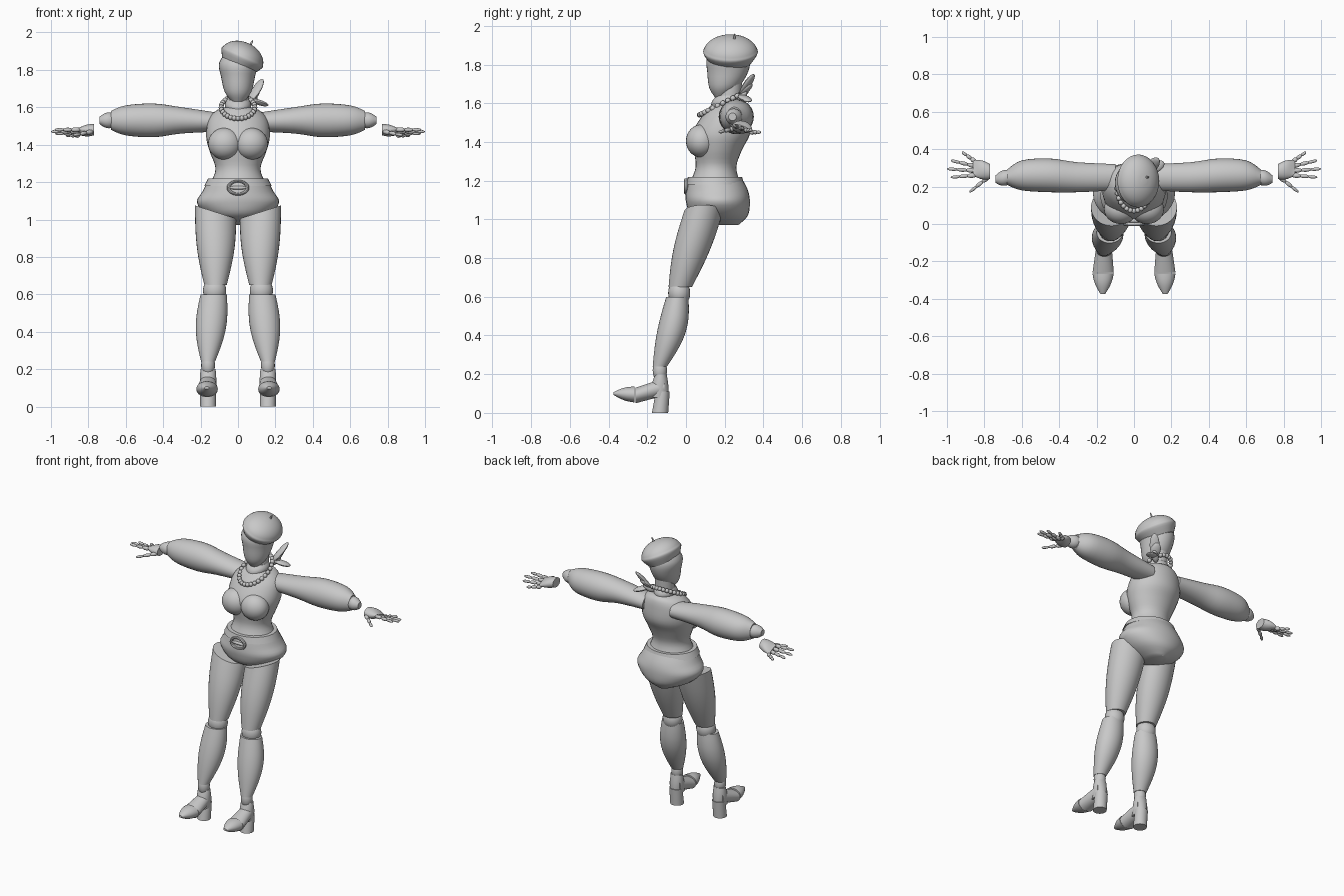
import bpy, bmesh, math
from mathutils import Vector, Matrix

cube = bpy.data.objects.get("Cube")
if cube:
    bpy.data.objects.remove(cube, do_unlink=True)

shade = (.58, .58, .58, 1)
grey = bpy.data.materials.new("plain grey")
grey.use_nodes = True
grey.diffuse_color = shade
grey.node_tree.nodes["Principled BSDF"].inputs["Base Color"].default_value = shade


def finish(name, bm, mirror):
    """Turn a bmesh into a smooth shaded object, optionally mirrored left to right."""
    bmesh.ops.recalc_face_normals(bm, faces=bm.faces)
    mesh = bpy.data.meshes.new(name)
    bm.to_mesh(mesh)
    bm.free()
    mesh.materials.append(grey)
    obj = bpy.data.objects.new(name, mesh)
    bpy.context.collection.objects.link(obj)
    if mirror:
        modifier = obj.modifiers.new("mirror", 'MIRROR')
        modifier.use_mirror_merge = False
    bpy.ops.object.select_all(action='DESELECT')
    obj.select_set(True)
    bpy.context.view_layer.objects.active = obj
    bpy.ops.object.shade_smooth_by_angle(angle=math.radians(40))
    return obj


def spline(rings, steps=4):
    """Smooth resampling of the list of sections."""
    smooth = []
    last = len(rings) - 1
    for i in range(last):
        before, start = rings[max(i - 1, 0)], rings[i]
        end, after = rings[i + 1], rings[min(i + 2, last)]
        for step in range(steps):
            t = step / steps
            smooth.append([
                b + t * (c - a) / 2 + t * t * (a - 2.5 * b + 2 * c - d / 2)
                + t ** 3 * (3 * b - a - 3 * c + d) / 2
                for a, b, c, d in zip(before, start, end, after)])
    return smooth + [rings[last]]


def loft(name, axis, rings, mirror=False, tilt=0, sides=32):
    """Skin over ovals: position on the axis, centre and radii in the other two axes."""
    bm = bmesh.new()
    loops = []
    sections = spline(rings)
    for i, (position, u, v, radius_u, radius_v) in enumerate(sections):
        lean = tilt * (i / (len(sections) - 1)) ** 2
        loop = []
        for side in range(sides):
            angle = math.tau * side / sides
            across = u + radius_u * math.cos(angle)
            along = v + radius_v * math.sin(angle)
            point = Vector({'x': (position, across, along),
                            'y': (across, position, along),
                            'z': (across, along, position)}[axis])
            point.z += lean * math.cos(angle)
            loop.append(bm.verts.new(point))
        loops.append(loop)
    for low, high in zip(loops, loops[1:]):
        for side in range(sides):
            following = (side + 1) % sides
            bm.faces.new((low[side], low[following], high[following], high[side]))
    bm.faces.new(loops[0])
    bm.faces.new(loops[-1])
    return finish(name, bm, mirror)


def body(name, rows):
    """Symmetric part from rows of height, half width, front and back."""
    return loft(name, 'z', [(height, 0, (front + back) / 2, width, (back - front) / 2)
                            for height, width, front, back in rows])


def limb(name, axis, start, end, start_radii, end_radii, bulge=0, bow=0, mirror=True, tilt=0):
    """Straight taper between two sections, swelling and bowing in the middle."""
    rings = []
    count = 6
    for i in range(count + 1):
        t = i / count
        swell = math.sin(math.pi * t)
        position, u, v = Vector(start).lerp(Vector(end), t)
        radius_u, radius_v = Vector(start_radii).lerp(Vector(end_radii), t)
        rings.append((position, u, v + bow * swell, radius_u + bulge * swell, radius_v + bulge * swell))
    return loft(name, axis, rings, mirror, tilt)


def blobs(name, items, mirror=False, segments=16):
    """Ellipsoids stretched between two points, each with two radii."""
    bm = bmesh.new()
    for a, b, width, depth in items:
        a, b = Vector(a), Vector(b)
        turn = (b - a).to_track_quat('Z', 'Y').to_matrix().to_4x4()
        size = Matrix.Diagonal((width, depth, (b - a).length / 2, 1))
        bmesh.ops.create_uvsphere(bm, u_segments=segments, v_segments=segments, radius=1,
                                  matrix=Matrix.Translation((a + b) / 2) @ turn @ size)
    return finish(name, bm, mirror)


# Head and neck
body("head", [(1.63, .03, .15, .2), (1.68, .07, .12, .27), (1.76, .09, .11, .32),
              (1.84, .1, .11, .33), (1.92, .04, .18, .28)])
limb("neck", 'z', (1.56, 0, .22), (1.72, 0, .23), (.06, .06), (.06, .06), mirror=False)

# Beret: a narrow band under a dome, tilted towards the left side
dome = []
for i in range(7):
    angle = math.radians(14 * i)
    dome.append((.09 * math.sin(angle), 0, 0, .12 * math.cos(angle), .14 * math.cos(angle)))
beret = loft("beret", 'z', [(-.05, 0, 0, .09, .11)] + dome)
beret.location = (.02, .23, 1.86)
beret.rotation_euler.y = math.radians(25)
blobs("beret_stem", [((.05, .25, 1.9), (.08, .25, 1.96), .006, .006)])

# Neck scarf with knot and tails
limb("scarf_band", 'z', (1.58, 0, .21), (1.64, 0, .22), (.06, .08), (.06, .06), bulge=.01, mirror=False)
blobs("scarf_knot", [((.05, .27, 1.61), (.1, .31, 1.66), .02, .02)])
knot = (.07, .28, 1.64)
blobs("scarf_tails", [(knot, tip, .03, .014) for tip in
                      ((.13, .35, 1.75), (.16, .33, 1.61), (.1, .34, 1.7))])

# Bead necklace, hanging lower at the front
beads = []
bead_count = 28
bead_radius = Vector((0, 0, .014))
for i in range(bead_count):
    angle = math.tau * i / bead_count
    ahead = math.sin(angle)
    centre = Vector((.09 * math.cos(angle), .19 + .12 * ahead, 1.6 + .06 * ahead))
    beads.append((centre - bead_radius, centre + bead_radius, bead_radius.z, bead_radius.z))
blobs("bead_necklace", beads, segments=10)

# Torso and bust
body("torso", [(1.19, .15, .02, .28), (1.27, .12, .05, .26), (1.36, .15, .04, .29),
               (1.44, .17, .03, .33), (1.53, .16, .08, .33), (1.58, .12, .12, .32), (1.6, .07, .14, .3)])
blobs("bust", [((.07, .08, 1.32), (.07, .08, 1.49), .09, .08)], mirror=True, segments=28)

# Hips, belt and buckle
body("hips", [(.97, .05, .14, .27), (1.02, .16, .03, .32), (1.09, .22, 0, .33),
              (1.15, .19, 0, .32), (1.21, .16, .01, .29)])
limb("belt", 'z', (1.18, 0, .15), (1.22, 0, .15), (.18, .15), (.16, .14), mirror=False)
bpy.ops.mesh.primitive_torus_add(major_radius=.05, minor_radius=.01, major_segments=32, minor_segments=8,
                                 location=(0, 0, 1.17), rotation=(math.pi / 2, 0, 0))
buckle = bpy.context.object
buckle.name = "belt_buckle"
buckle.scale.y = .7
buckle.data.materials.append(grey)
bpy.ops.object.shade_smooth_by_angle()
blobs("buckle_bar", [((-.05, 0, 1.17), (.05, 0, 1.17), .01, .01)])

# Sleeves and wrists
loft("sleeve", 'x', [(.1, .25, 1.52, .07, .05), (.3, .25, 1.53, .08, .07), (.45, .26, 1.53, .09, .09),
                     (.6, .26, 1.53, .08, .08), (.68, .25, 1.53, .04, .05)], mirror=True)
limb("wrist", 'x', (.67, .25, 1.53), (.74, .24, 1.53), (.04, .04), (.02, .02), bulge=.01)

# Hands: a palm, a fan of four jointed fingers and a thumb
limb("palm", 'x', (.77, .28, 1.48), (.86, .3, 1.47), (.04, .03), (.04, .01), bulge=.01, tilt=-.016)
fingers = {"thumb": (Vector((.78, .25, 1.47)), Vector((.88, .17, 1.45)))}
for i, name in enumerate(("index_finger", "middle_finger", "ring_finger", "little_finger")):
    base = Vector((.85, .26 + .025 * i, 1.48 - .01 * i))
    reach = Vector((.15 - .02 * (i - 1) ** 2, .01 * (2 * i - 1), 0))
    fingers[name] = (base, base + reach)
for name, (base, tip) in fingers.items():
    third = (tip - base) / 3
    overlap = third / 5
    blobs(name, [(base + third * k - overlap, base + third * (k + 1), .013 - .002 * k, .013 - .002 * k)
                 for k in range(3)], mirror=True, segments=10)

# Legs, jointed at knee and ankle
limb("thigh", 'z', (.65, .12, -.03), (1.04, .12, .09), (.06, .06), (.11, .1), bulge=.015, tilt=.035)
blobs("knee", [((.125, -.035, .55), (.125, -.035, .69), .062, .057)], mirror=True, segments=24)
limb("calf", 'z', (.24, .16, -.135), (.6, .13, -.045), (.037, .037), (.07, .057), bulge=.027, bow=.015)
blobs("ankle", [((.16, -.135, .16), (.16, -.135, .28), .037, .037)], mirror=True)

# Heeled shoes
limb("shoe_collar", 'z', (.08, .16, -.14), (.2, .16, -.13), (.04, .05), (.04, .03), bulge=.004)
limb("shoe_arch", 'y', (-.26, .165, .09), (-.11, .16, .135), (.057, .04), (.04, .045))
limb("shoe_toe", 'y', (-.375, .167, .1), (-.265, .165, .095), (.012, .007), (.057, .041), bulge=.008)
limb("shoe_heel", 'z', (0, .16, -.134), (.11, .16, -.12), (.042, .042), (.042, .036))
